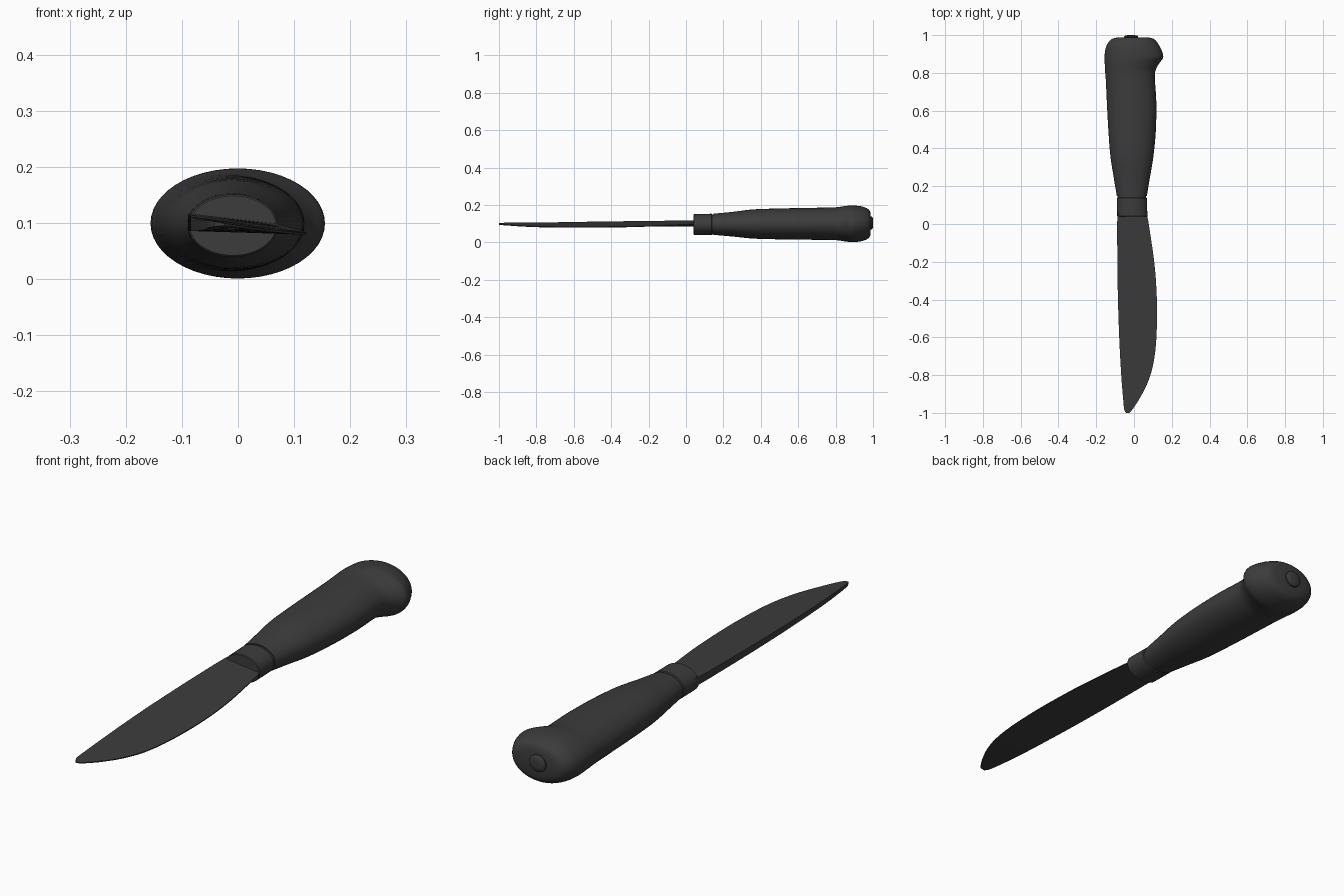
import bpy, bmesh, math

dark = bpy.data.materials.new("dark_finish")
dark.diffuse_color = (0.045, 0.045, 0.045, 1)


def spline(rows, steps):
    """Catmull-Rom interpolation through rows of numbers."""
    out = []
    for i in range(len(rows) - 1):
        p0, p1, p2 = rows[max(i - 1, 0)], rows[i], rows[i + 1]
        p3 = rows[min(i + 2, len(rows) - 1)]
        for s in range(steps):
            t = s / steps
            out.append([0.5 * (2 * b + (c - a) * t + (2 * a - 5 * b + 4 * c - d) * t * t
                               + (3 * b - a - 3 * c + d) * t ** 3)
                        for a, b, c, d in zip(p0, p1, p2, p3)])
    return out + [list(rows[-1])]


def loft(name, rings, angle):
    """Skin closed rings of points and cap both ends."""
    bm = bmesh.new()
    loops = [[bm.verts.new(p) for p in ring] for ring in rings]
    n = len(loops[0])
    for a, b in zip(loops, loops[1:]):
        for i in range(n):
            j = (i + 1) % n
            bm.faces.new((a[i], a[j], b[j], b[i]))
    bm.faces.new(loops[0])
    bm.faces.new(loops[-1])
    bmesh.ops.recalc_face_normals(bm, faces=bm.faces)
    mesh = bpy.data.meshes.new(name)
    bm.to_mesh(mesh)
    bm.free()
    mesh.materials.append(dark)
    obj = bpy.data.objects.new(name, mesh)
    bpy.context.collection.objects.link(obj)
    bpy.ops.object.select_all(action='DESELECT')
    obj.select_set(True)
    bpy.context.view_layer.objects.active = obj
    bpy.ops.object.shade_smooth_by_angle(angle=math.radians(angle))
    return obj


def oval(y, x0, x1, z0, z1, n=48):
    """Elliptical ring at a given y, from its x and z limits."""
    return [((x0 + x1) / 2 + (x1 - x0) / 2 * math.cos(2 * math.pi * i / n), y,
             (z0 + z1) / 2 + (z1 - z0) / 2 * math.sin(2 * math.pi * i / n)) for i in range(n)]


# Handle grip with hooked pommel: y, x min, x max, z min, z max
grip = [
    (0.148, -0.091, 0.068, 0.040, 0.153),
    (0.25, -0.108, 0.085, 0.031, 0.163),
    (0.36, -0.125, 0.103, 0.020, 0.176),
    (0.50, -0.136, 0.116, 0.016, 0.181),
    (0.65, -0.144, 0.118, 0.014, 0.184),
    (0.76, -0.149, 0.111, 0.013, 0.186),
    (0.81, -0.153, 0.113, 0.011, 0.188),
    (0.85, -0.155, 0.133, 0.005, 0.194),
    (0.88, -0.156, 0.154, 0.001, 0.197),
    (0.91, -0.154, 0.150, 0.002, 0.196),
    (0.94, -0.147, 0.136, 0.007, 0.192),
    (0.965, -0.133, 0.120, 0.015, 0.183),
    (0.98, -0.115, 0.104, 0.027, 0.172),
    (0.987, -0.090, 0.082, 0.042, 0.156),
]
loft("handle", [oval(*r) for r in spline(grip, 4)], 40)

# Ferrule collar with a narrow groove where it meets the grip
collar = [
    (0.040, -0.086, 0.068, 0.042, 0.148),
    (0.043, -0.089, 0.071, 0.039, 0.151),
    (0.137, -0.091, 0.068, 0.039, 0.153),
    (0.140, -0.087, 0.064, 0.043, 0.149),
    (0.152, -0.087, 0.064, 0.043, 0.149),
]
loft("ferrule", [oval(*r) for r in collar], 35)

# Domed tang button on the pommel end
button = [
    (0.980, -0.052, 0.022, 0.068, 0.138),
    (0.993, -0.052, 0.022, 0.068, 0.138),
    (0.998, -0.046, 0.016, 0.073, 0.133),
    (1.000, -0.030, 0.000, 0.088, 0.118),
]
loft("tang_button", [oval(*r, n=24) for r in button], 40)

# Blade wedge: y, spine x, edge x, spine z, edge z, spine thickness
blade = [
    (0.06, -0.086, 0.066, 0.101, 0.097, 0.032),
    (0.00, -0.089, 0.078, 0.101, 0.094, 0.031),
    (-0.20, -0.088, 0.107, 0.100, 0.086, 0.029),
    (-0.35, -0.086, 0.119, 0.099, 0.082, 0.027),
    (-0.50, -0.082, 0.122, 0.098, 0.081, 0.025),
    (-0.65, -0.076, 0.115, 0.097, 0.081, 0.022),
    (-0.76, -0.070, 0.098, 0.096, 0.082, 0.020),
    (-0.85, -0.064, 0.068, 0.096, 0.085, 0.018),
    (-0.93, -0.057, 0.026, 0.097, 0.090, 0.016),
    (-0.98, -0.052, -0.007, 0.098, 0.095, 0.013),
    (-1.00, -0.043, -0.024, 0.098, 0.097, 0.009),
]


def wedge(y, xs, xe, zs, ze, t):
    h, e = t / 2, 0.002
    return [(xs, y, zs - h), (xs, y, zs + h), (xe, y, ze + e), (xe, y, ze - e)]


loft("blade", [wedge(*r) for r in spline(blade, 4)], 30)
